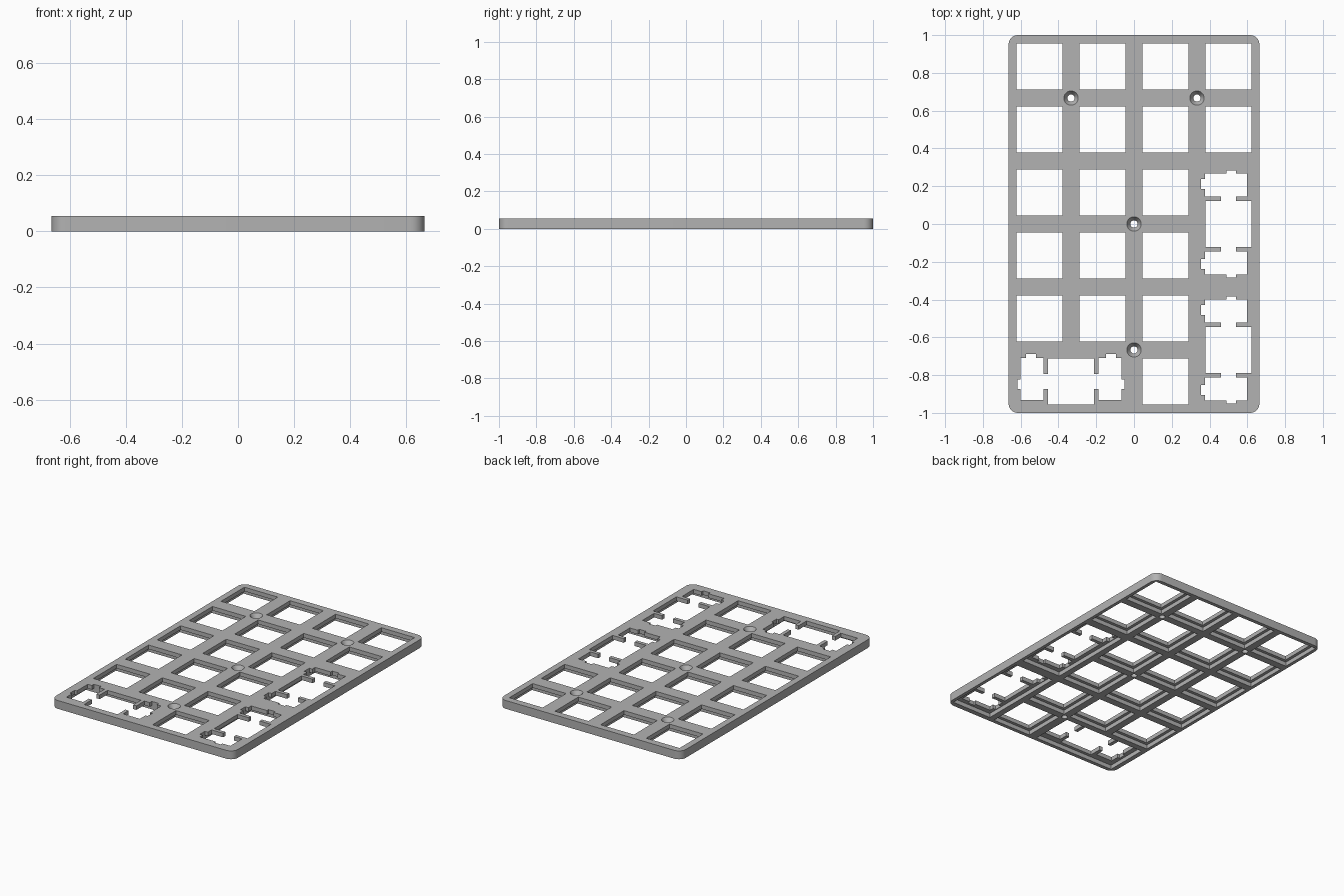
import bpy, bmesh, math
from mathutils import Matrix, Vector

cube = bpy.data.objects.get("Cube")
if cube:
    bpy.data.objects.remove(cube, do_unlink=True)

THICK = 0.055      # full plate thickness
LIP = 0.028        # height where the underside pockets end
PITCH = 1 / 3      # spacing of the keys
HALF = 0.122       # half of a switch opening
HX, HY, R = 0.664, 1.0, 0.05

grey = bpy.data.materials.new("plate grey")
grey.use_nodes = True
colour = (0.45, 0.45, 0.45, 1)
grey.diffuse_color = colour
grey.node_tree.nodes["Principled BSDF"].inputs["Base Color"].default_value = colour


def make_object(name, bm):
    bmesh.ops.recalc_face_normals(bm, faces=bm.faces)
    mesh = bpy.data.meshes.new(name)
    bm.to_mesh(mesh)
    bm.free()
    obj = bpy.data.objects.new(name, mesh)
    bpy.context.collection.objects.link(obj)
    return obj


def add_box(bm, place, u0, u1, v0, v1, z0=-0.1, z1=0.2):
    """Box in a key's own axes, moved into place."""
    size = Matrix.Diagonal((u1 - u0, v1 - v0, z1 - z0, 1))
    mid = Matrix.Translation(((u0 + u1) / 2, (v0 + v1) / 2, (z0 + z1) / 2))
    bmesh.ops.create_cube(bm, size=1, matrix=place @ mid @ size)


def add_turned(bm, x, y, profile, n=32):
    """Closed solid of revolution from (radius, z) pairs."""
    rings = []
    for r, z in profile:
        angles = [2 * math.pi * i / n for i in range(n)]
        rings.append([bm.verts.new((x + r * math.cos(a), y + r * math.sin(a), z))
                      for a in angles])
    for low, high in zip(rings, rings[1:]):
        for i in range(n):
            j = (i + 1) % n
            bm.faces.new((low[i], low[j], high[j], high[i]))
    bm.faces.new(rings[0])
    bm.faces.new(rings[-1])


# Plate body with rounded corners
bm = bmesh.new()
outline = []
for k, (sx, sy) in enumerate([(1, 1), (-1, 1), (-1, -1), (1, -1)]):
    for i in range(9):
        a = math.pi / 2 * (k + i / 8)
        outline.append(bm.verts.new((sx * (HX - R) + R * math.cos(a),
                                     sy * (HY - R) + R * math.sin(a), 0)))
base = bm.faces.new(outline)
top = bmesh.ops.extrude_face_region(bm, geom=[base])
bmesh.ops.translate(bm, vec=(0, 0, THICK),
                    verts=[g for g in top["geom"] if isinstance(g, bmesh.types.BMVert)])
plate = make_object("key_plate", bm)
plate.data.materials.append(grey)

# Single switch openings, each with a wider pocket underneath
cut = bmesh.new()
keys = [(c, r) for c in range(3) for r in range(5)] + [(3, 0), (3, 1), (2, 5)]
for c, r in keys:
    place = Matrix.Translation(((c - 1.5) * PITCH, (2.5 - r) * PITCH, 0))
    add_box(cut, place, -HALF, HALF, -HALF, HALF)
    pocket = HALF + 0.02
    add_box(cut, place, -pocket, pocket, -pocket, pocket, -0.05, LIP)

# Double-length openings with stabiliser slots at both ends
doubles = [(0.5, 0, 0), (0.5, -2 * PITCH, 0), (-PITCH, -2.5 * PITCH, -math.pi / 2)]
for x, y, turn in doubles:
    place = Matrix.Translation((x, y, 0)) @ Matrix.Rotation(turn, 4, 'Z')
    add_box(cut, place, -HALF, HALF, -HALF, HALF)
    add_box(cut, place, -0.04, 0.04, -0.16, 0.16, -0.11, 0.21)
    add_box(cut, place, -0.15, 0.142, -0.30, 0.30, -0.05, LIP)
    for s in (-1, 1):
        def slot(u0, u1, v0, v1, grow):
            add_box(cut, place, u0, u1, min(s * v0, s * v1), max(s * v0, s * v1),
                    -0.1 - grow, 0.2 + grow)
        slot(-0.124, 0.098, 0.146, 0.268, 0)
        slot(-0.01, 0.04, 0.2, 0.284, 0.02)
        slot(-0.146, 0, 0.185, 0.238, 0.03)

# Countersunk screw holes
for x, y in [(-PITCH, 2 * PITCH), (PITCH, 2 * PITCH), (0, 0), (0, -2 * PITCH)]:
    add_turned(cut, x, y, [(0.019, -0.1), (0.019, 0.025),
                           (0.038, THICK), (0.038, 0.2)])
cutter = make_object("opening_cutter", cut)
cutter.hide_render = True

# Cut all openings and keep the finished mesh
mod = plate.modifiers.new("openings", 'BOOLEAN')
mod.operation = 'DIFFERENCE'
mod.solver = 'EXACT'
mod.use_self = True
mod.object = cutter
bpy.ops.object.select_all(action='DESELECT')
bpy.context.view_layer.objects.active = plate
plate.select_set(True)
bpy.ops.object.modifier_apply(modifier=mod.name)
bpy.data.objects.remove(cutter, do_unlink=True)
bpy.ops.object.shade_smooth_by_angle(angle=math.radians(30))
